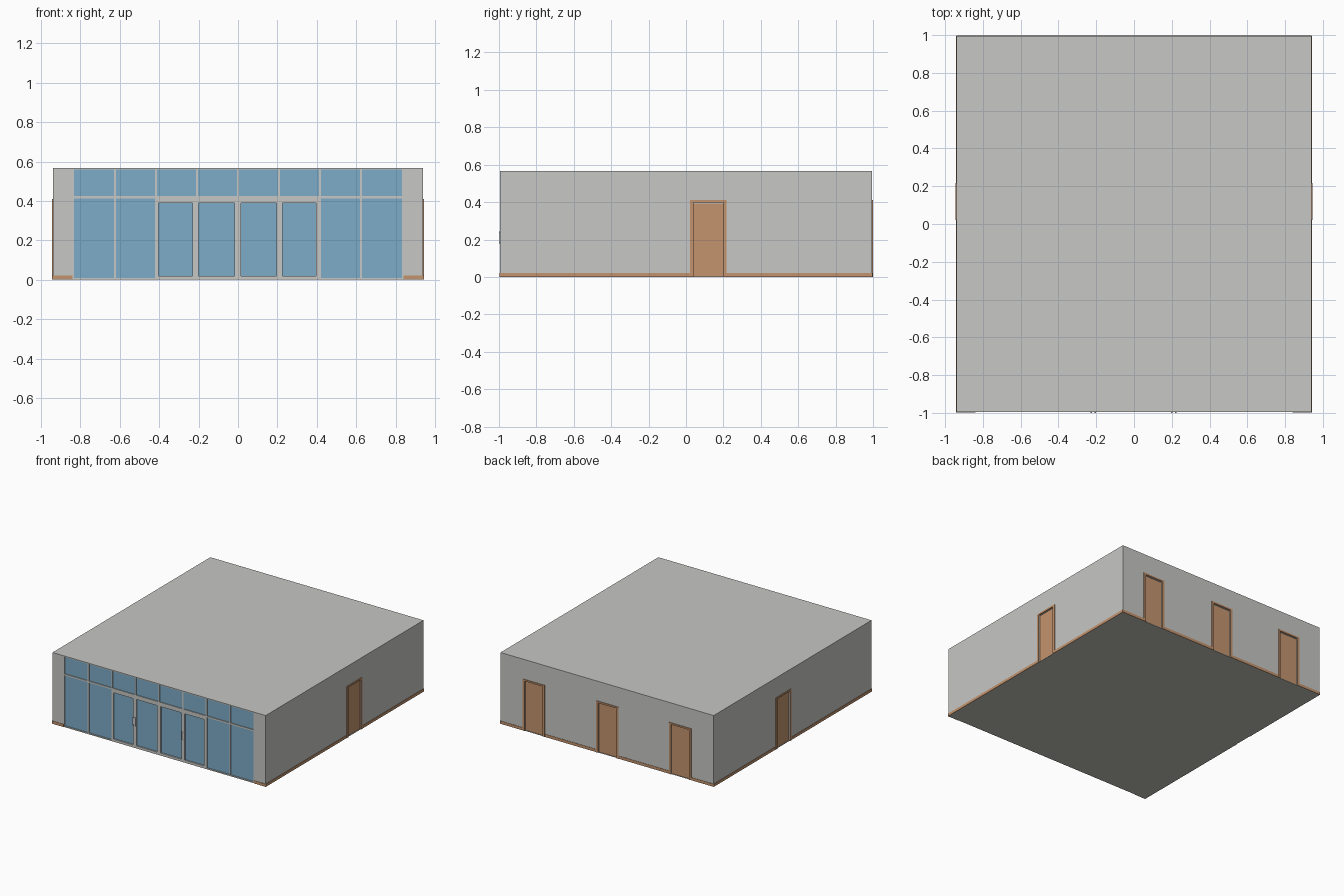
import bpy, bmesh
from mathutils import Matrix, Vector

if "Cube" in bpy.data.objects:
    bpy.data.objects.remove(bpy.data.objects["Cube"])

def material(name, rgb):
    m = bpy.data.materials.new(name)
    m.diffuse_color = (*rgb, 1)
    m.use_nodes = True
    m.node_tree.nodes["Principled BSDF"].inputs["Base Color"].default_value = m.diffuse_color
    return m

GREY = material("wall grey", (0.57, 0.58, 0.56))
BLUE = material("glass blue", (0.205, 0.413, 0.578))
WOOD = material("door wood", (0.55, 0.296, 0.156))
FLOOR = material("floor grey", (0.55, 0.54, 0.50))

def boxes(name, spans, mat):
    """One object made of boxes given as (x0, x1, y0, y1, z0, z1)."""
    bm = bmesh.new()
    for x0, x1, y0, y1, z0, z1 in spans:
        c = Vector((x0 + x1, y0 + y1, z0 + z1)) / 2
        size = Matrix.Diagonal((abs(x1 - x0), abs(y1 - y0), abs(z1 - z0), 1))
        bmesh.ops.create_cube(bm, size=1, matrix=Matrix.Translation(c) @ size)
    me = bpy.data.meshes.new(name)
    bm.to_mesh(me)
    bm.free()
    ob = bpy.data.objects.new(name, me)
    bpy.context.collection.objects.link(ob)
    me.materials.append(mat)
    return ob

WX, WY, H = 0.94, 0.994, 0.567      # wall half sizes and height
DOOR_W, DOOR_H = 0.195, 0.41

def on_wall(side, u0, u1, d0, d1, z0, z1):
    """Span on a wall: u runs along it, d is the distance outward from its face."""
    if side == "back":
        return (u0, u1, WY + d0, WY + d1, z0, z1)
    if side == "front":
        return (u0, u1, -WY - d1, -WY - d0, z0, z1)
    s = 1 if side == "right" else -1
    return (s * (WX + d0), s * (WX + d1), u0, u1, z0, z1)

doors = {"right": [0.12], "left": [0.12], "back": [-0.645, -0.005, 0.645]}

# Shop front openings: (x0, x1, z0, z1, depth)
cols = [-0.833 + i * 1.666 / 8 for i in range(9)]
m = 0.005
panes = []
for i in range(8):
    a, b = cols[i] + m * (i > 0), cols[i + 1] - m * (i < 7)
    panes.append((a, b, 0.424, 0.56, 0.008))
    if i in (0, 1, 6, 7):
        panes.append((a, b, 0.01, 0.412, 0.008))
for a, b in [(-0.403, -0.232), (-0.2, -0.018), (0.014, 0.196), (0.226, 0.395)]:
    panes.append((a, b, 0.02, 0.39, 0.012))

# Walls and roof, with the openings cut in
cuts = [on_wall("front", a, b, -d, 0.02, z0, z1) for a, b, z0, z1, d in panes]
for side, places in doors.items():
    for u in places:
        cuts.append(on_wall(side, u - 0.08, u + 0.08, -0.012, 0.02, -0.02, 0.397))
walls = boxes("walls_and_roof", [(-WX, WX, -WY, WY, 0.003, H)], GREY)
cutter = boxes("opening_cutter", cuts, GREY)
cutter.hide_render = True
mod = walls.modifiers.new("openings", "BOOLEAN")
mod.operation, mod.solver, mod.object = "DIFFERENCE", "EXACT", cutter
bpy.context.view_layer.objects.active = walls
bpy.ops.object.modifier_apply(modifier="openings")
bpy.data.objects.remove(cutter)

boxes("floor", [(-WX, WX, -WY, WY, 0, 0.003)], FLOOR)
boxes("shop_front_glass",
      [on_wall("front", a, b, -d - 0.001, -d + 0.002, z0, z1) for a, b, z0, z1, d in panes], BLUE)

# Wooden doors with frames
for side, places in doors.items():
    for n, u in enumerate(places):
        w = DOOR_W / 2
        boxes(f"{side}_door_frame_{n + 1}", [
            on_wall(side, u - w, u - 0.08, -0.003, 0.005, 0, DOOR_H),
            on_wall(side, u + 0.08, u + w, -0.003, 0.005, 0, DOOR_H),
            on_wall(side, u - 0.08, u + 0.08, -0.003, 0.005, 0.397, DOOR_H)], WOOD)
        boxes(f"{side}_door_leaf_{n + 1}",
              [on_wall(side, u - 0.08, u + 0.08, -0.013, -0.006, 0.001, 0.392)], WOOD)

# Skirting boards between the doors
for side, places in doors.items():
    end = WX if side == "back" else WY
    marks = [-end] + [u + s * DOOR_W / 2 for u in places for s in (-1, 1)] + [end]
    boxes(f"{side}_skirting", [on_wall(side, marks[i], marks[i + 1], -0.002, 0.003, 0, 0.022)
                               for i in range(0, len(marks), 2)], WOOD)
boxes("front_skirting", [on_wall("front", s * 0.84, s * (WX + 0.003), -0.002, 0.003, 0, 0.022)
                         for s in (-1, 1)], WOOD)

# Pull handles: an upright bar on two short posts for each glazed door
bars = []
for x in (-0.226, -0.205, 0.2, 0.221):
    bars.append(on_wall("front", x - 0.003, x + 0.003, 0.004, 0.006, 0.178, 0.244))
    bars += [on_wall("front", x - 0.003, x + 0.003, -0.001, 0.005, z, z + 0.006) for z in (0.178, 0.238)]
boxes("pull_handles", bars, GREY)
